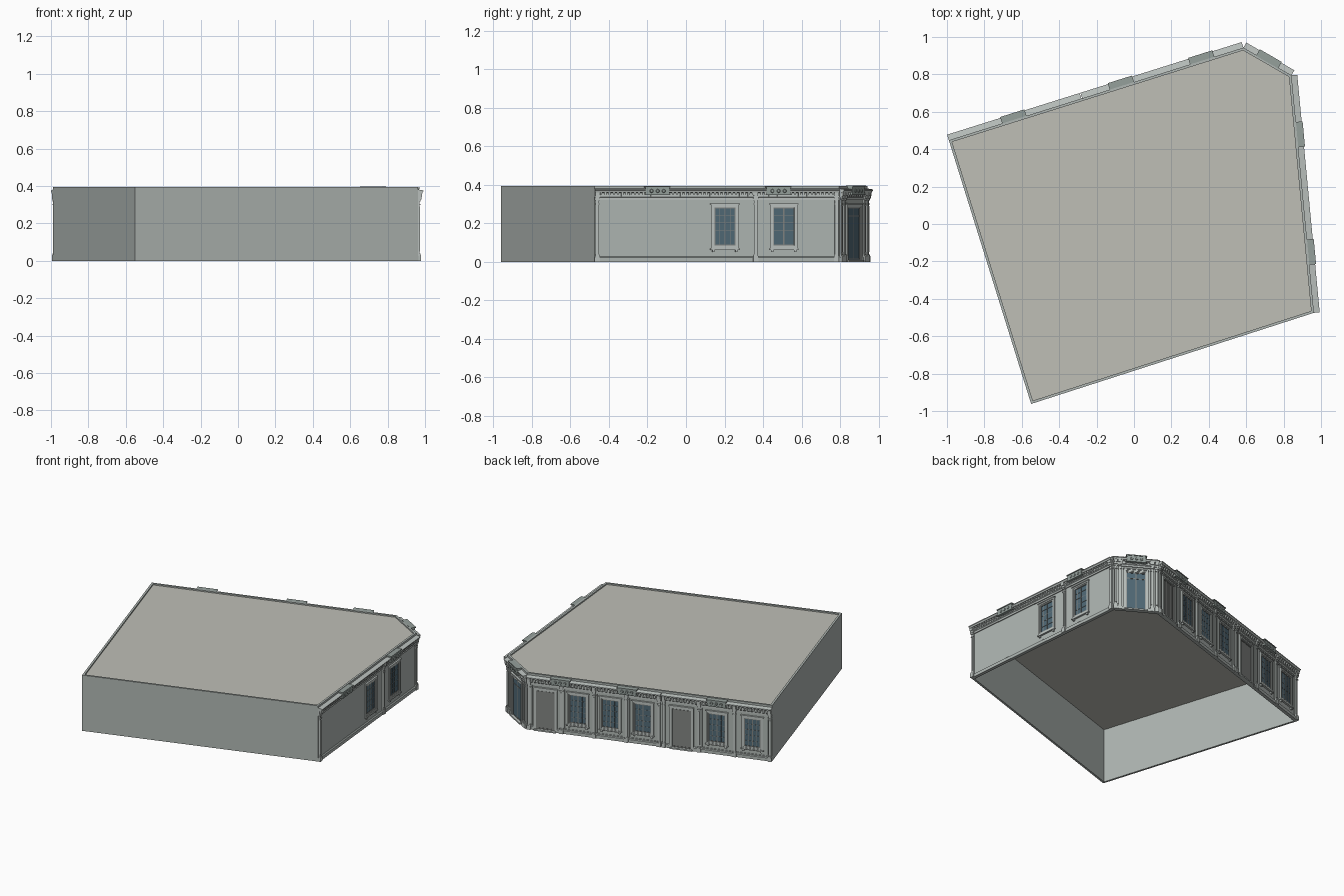
import bpy, bmesh, math
from mathutils import Matrix, Vector

if "Cube" in bpy.data.objects:
    bpy.data.objects.remove(bpy.data.objects["Cube"])

OUTLINE = [(-0.55, -0.962), (0.962, -0.475), (0.842, 0.795), (0.585, 0.943), (-0.99, 0.448)]
H, ROOF_Z = 0.395, 0.386


def material(name, rgb):
    m = bpy.data.materials.new(name)
    m.diffuse_color = (*rgb, 1)
    m.use_nodes = True
    m.node_tree.nodes["Principled BSDF"].inputs["Base Color"].default_value = m.diffuse_color
    return m


WALL = material("wall_paint", (0.43, 0.47, 0.45))
TRIM = material("trim_stone", (0.50, 0.54, 0.52))
SIGN = material("crest_stone", (0.30, 0.35, 0.33))
ROOF = material("roof_felt", (0.52, 0.52, 0.47))
GLASS = material("window_glass", (0.08, 0.14, 0.18))
DOOR = material("door_paint", (0.22, 0.23, 0.22))


def finish(name, bm, mat):
    bmesh.ops.recalc_face_normals(bm, faces=bm.faces[:])
    me = bpy.data.meshes.new(name)
    bm.to_mesh(me)
    bm.free()
    me.materials.append(mat)
    ob = bpy.data.objects.new(name, me)
    bpy.context.collection.objects.link(ob)
    return ob


class Facade:
    """Collects parts in facade space: u along the wall, d outward, z up."""

    def __init__(self, name, a, b):
        a, b = Vector((*a, 0)), Vector((*b, 0))
        self.name, self.length, self.parts = name, (b - a).length, {}
        d = b - a
        self.m = Matrix.Translation(a) @ Matrix.Rotation(math.atan2(d.y, d.x), 4, 'Z')

    def bm(self, part, mat):
        return self.parts.setdefault(part, (bmesh.new(), mat))[0]

    def box(self, part, mat, u0, u1, d, z0, z1, d0=-0.004):
        size = Matrix.Diagonal((u1 - u0, d - d0, z1 - z0, 1))
        pos = Matrix.Translation(((u0 + u1) / 2, -(d + d0) / 2, (z0 + z1) / 2))
        bmesh.ops.create_cube(self.bm(part, mat), size=1, matrix=self.m @ pos @ size)

    def frame(self, part, mat, u, w, z0, z1, t, d, sill=True):
        # rectangular border of width t, w is its outer width
        h = w / 2
        self.box(part, mat, u - h, u - h + t, d, z0, z1)
        self.box(part, mat, u + h - t, u + h, d, z0, z1)
        self.box(part, mat, u - h + t, u + h - t, d, z1 - t, z1)
        if sill:
            self.box(part, mat, u - h + t, u + h - t, d, z0, z0 + t)

    def molding(self, part, mat, u0, u1, profile):
        bm = self.bm(part, mat)
        ends = [[bm.verts.new(self.m @ Vector((u, -d, z))) for d, z in profile] for u in (u0, u1)]
        bm.faces.new(ends[0])
        bm.faces.new(ends[1][::-1])
        n = len(profile)
        for i in range(n):
            j = (i + 1) % n
            bm.faces.new((ends[0][i], ends[0][j], ends[1][j], ends[1][i]))

    def cornice(self, u0, u1):
        self.molding("cornice", TRIM, u0, u1, [(0, .322), (.007, .322), (.007, .334), (.011, .338),
                     (.011, .358), (.024, .361), (.026, .367), (.031, .371), (.031, .376), (0, .381)])
        n = round((u1 - u0) / 0.022)
        for i in range(n):
            c = u0 + (i + 0.5) * (u1 - u0) / n
            self.box("cornice_brackets", TRIM, c - .005, c + .005, .021, .348, .36)
            self.box("cornice_brackets", TRIM, c - .005, c + .005, .016, .34, .348)

    def plinth(self, u0, u1):
        self.molding("plinth", WALL, u0, u1, [(0, 0), (.009, 0), (.009, .022), (.003, .027), (0, .027)])

    def pilaster(self, u):
        p = "pilasters"
        for w, d, z0, z1 in ((.013, .016, 0, .03), (.011, .013, .03, .038), (.009, .009, .038, .34),
                             (.0055, .012, .05, .29), (.011, .013, .298, .304), (.011, .014, .318, .328),
                             (.013, .018, .328, .342), (.011, .023, .342, .361)):
            self.box(p, TRIM, u - w, u + w, d, z0, z1)

    def window(self, u):
        self.frame("window_surrounds", TRIM, u, .145, .066, .300, .012, .009)
        self.frame("window_surrounds", WALL, u, .121, .078, .288, .006, .006)
        self.box("window_surrounds", TRIM, u - .077, u + .077, .013, .062, .069)
        self.box("window_surrounds", TRIM, u - .077, u + .077, .012, .298, .304)
        for s in (-1, 1):
            self.box("window_surrounds", TRIM, u + s * .06 - .006, u + s * .06 + .006, .009, .05, .062)
        self.box("window_glass", GLASS, u - .056, u + .056, .001, .083, .283)
        self.bars(u, .11, .084, .282, 4, 5)

    def bars(self, u, w, z0, z1, cols, rows):
        # glazing bars, with a thicker centre post
        self.frame("glazing_bars", DOOR, u, w, z0, z1, .005, .004)
        for i in range(1, cols):
            c, t = u - w / 2 + i * w / cols, .003 if 2 * i == cols else .001
            self.box("glazing_bars", DOOR, c - t, c + t, .003, z0, z1)
        for i in range(1, rows):
            z = z0 + i * (z1 - z0) / rows
            self.box("glazing_bars", DOOR, u - w / 2, u + w / 2, .0025, z - .001, z + .001)

    def door(self, u, glazed=False, panels=2):
        self.frame("door_surrounds", TRIM, u, .162, 0, .300, .012, .01, False)
        self.frame("door_surrounds", WALL, u, .138, 0, .288, .006, .007, False)
        self.box("door_surrounds", TRIM, u - .084, u + .084, .014, .298, .306)
        self.box("door_step", TRIM, u - .075, u + .075, .02, 0, .01)
        mat = GLASS if glazed else DOOR
        self.box("door_glass" if glazed else "door_leaf", mat, u - .064, u + .064, .0015, .01, .283)
        if glazed:
            self.bars(u, .126, .012, .281, 2, 1)
            self.box("glazing_bars", DOOR, u - .063, u + .063, .004, .235, .24)
        else:
            w = .126 / panels
            for i in range(panels):
                c = u - .063 + (i + .5) * w
                self.frame("door_panels", DOOR, c, w - .004, .014, .279, .004, .004)

    def crest(self, u, w=.136, top=.392):
        # raised block on the cornice with plain relief ornament
        p = "cornice_crests"
        self.box(p, SIGN, u - w / 2 + .006, u + w / 2 - .006, .032, .346, top - .006)
        self.box(p, SIGN, u - w / 2, u + w / 2, .036, top - .006, top)
        self.box(p, SIGN, u - w / 2, u + w / 2, .034, .346, .351)
        for s in (-1, 0, 1):
            pos = Matrix.Translation((u + s * .032, -.033, .368)) @ Matrix.Rotation(math.pi / 2, 4, 'X')
            bmesh.ops.create_cone(self.bm(p, SIGN), cap_ends=True, segments=12, radius1=.011,
                                  radius2=.007, depth=.006, matrix=self.m @ pos)

    def done(self):
        for part, (bm, mat) in self.parts.items():
            finish(self.name + "_" + part, bm, mat)


# thin outer walls, open underneath
bm = bmesh.new()
low = [bm.verts.new((x, y, 0)) for x, y in OUTLINE]
top = [bm.verts.new((x, y, H)) for x, y in OUTLINE]
for i in range(5):
    j = (i + 1) % 5
    bm.faces.new((low[i], low[j], top[j], top[i]))
walls = finish("outer_walls", bm, WALL)
mod = walls.modifiers.new("thickness", 'SOLIDIFY')
mod.thickness, mod.offset, mod.use_even_offset = 0.014, -1, True

# flat roof just below the parapet edge
bm = bmesh.new()
bm.faces.new([bm.verts.new((x * .993, y * .993, ROOF_Z)) for x, y in OUTLINE])
finish("flat_roof", bm, ROOF)

# side street facade
f = Facade("right", OUTLINE[1], OUTLINE[2])
f.plinth(0, f.length)
f.cornice(0, f.length)
for u in (.014, .84, f.length - .014):
    f.pilaster(u)
for u in (.68, .987):
    f.window(u)
for u in (.326, .957):
    f.crest(u)
f.done()

# angled corner with the main glazed entrance
f = Facade("corner", OUTLINE[2], OUTLINE[3])
mid = f.length / 2
f.cornice(0, f.length)
for s in (-1, 1):
    f.pilaster(mid + s * (mid - .014))
    f.pilaster(mid + s * (mid - .043))
f.plinth(0, mid - .08)
f.plinth(mid + .08, f.length)
f.door(mid, glazed=True)
f.crest(mid, top=.396)
f.done()

# long back facade in two units; D = door, W = window
f = Facade("back", OUTLINE[3], OUTLINE[4])
split = 0.906
for start, end, bays in ((0, split - .002, "DWWW"), (split + .002, f.length, "DWW")):
    f.cornice(start, end)
    a, b = start + .014, end - .014
    step = (b - a) / len(bays)
    f.pilaster(a)
    for i, kind in enumerate(bays):
        c = a + (i + .5) * step
        f.pilaster(a + (i + 1) * step)
        if kind == "W":
            f.window(c)
            f.plinth(c - step / 2, c + step / 2)
        else:
            f.door(c, panels=4 if start == 0 else 1)
            f.plinth(c - step / 2, c - .08)
            f.plinth(c + .08, c + step / 2)
        # raised wall panel border inside each bay
        f.frame("bay_panels", WALL, c, step - .024, .027, .322, .008, .004, kind == "W")
for u in (.231, .681, 1.284):
    f.crest(u)
f.done()
